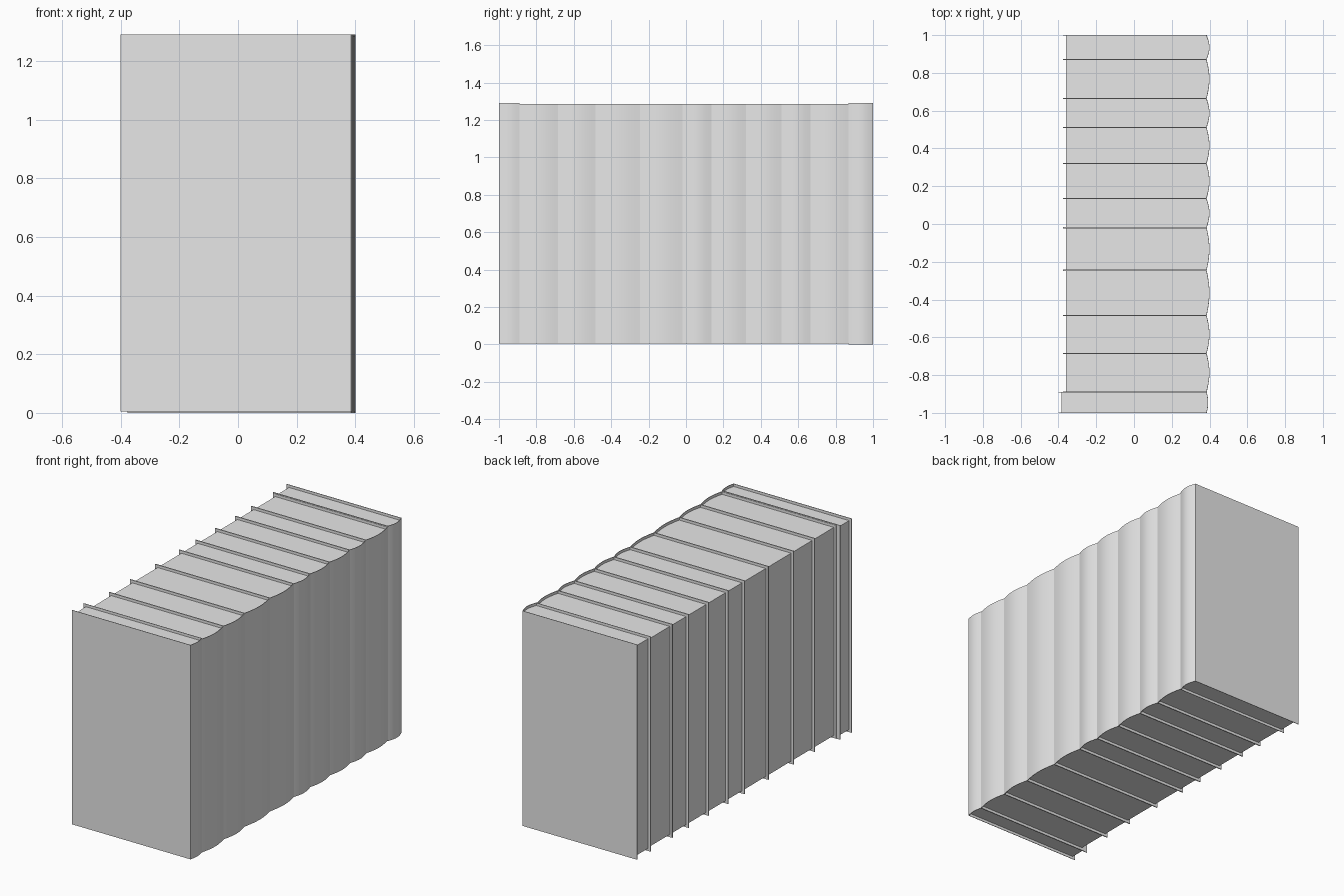
import bpy, bmesh, math

if "Cube" in bpy.data.objects:
    bpy.data.objects.remove(bpy.data.objects["Cube"], do_unlink=True)

# One plain grey for covers and pages
grey = bpy.data.materials.new("plain grey")
grey.use_nodes = True
grey.diffuse_color = (0.8, 0.8, 0.8, 1)
grey.node_tree.nodes["Principled BSDF"].inputs["Base Color"].default_value = (0.8, 0.8, 0.8, 1)

BOARD = 0.003     # cover thickness
OVERHANG = 0.016  # how far the covers stand out past the pages
JOINT = 0.385     # x where the flat covers meet the rounded spine
ARC_STEPS = 10


def prism(name, outline, z0, z1):
    """Extrude a closed outline straight up."""
    bm = bmesh.new()
    base = bm.faces.new([bm.verts.new((x, y, z0)) for x, y in outline])
    top = bmesh.ops.extrude_face_region(bm, geom=[base])["geom"]
    bmesh.ops.translate(bm, vec=(0, 0, z1 - z0),
                        verts=[v for v in top if isinstance(v, bmesh.types.BMVert)])
    bmesh.ops.recalc_face_normals(bm, faces=bm.faces)
    mesh = bpy.data.meshes.new(name)
    bm.to_mesh(mesh)
    bm.free()
    mesh.materials.append(grey)
    obj = bpy.data.objects.new(name, mesh)
    bpy.context.collection.objects.link(obj)
    return obj


def spine_arc(y0, y1, bulge, inset):
    """Points along the rounded back of a book, from y0 to y1."""
    points = []
    for i in range(ARC_STEPS + 1):
        t = i / ARC_STEPS
        y = y0 + inset + (y1 - y0 - 2 * inset) * t
        points.append((JOINT - inset + bulge * math.sin(math.pi * t), y))
    return points


def book(number, y0, y1, fore_edge, z0, z1, bulge):
    # Case: front board, rounded spine and back board as one thin wrap
    outer = [(fore_edge, y0)] + spine_arc(y0, y1, bulge, 0) + [(fore_edge, y1)]
    inner = [(fore_edge, y0 + BOARD)] + spine_arc(y0, y1, bulge, BOARD) + [(fore_edge, y1 - BOARD)]
    case = prism(f"book_{number}_cover", outer + inner[::-1], z0, z1)
    # Page block: recessed on the three open sides
    pages = [(fore_edge + OVERHANG, y0 + BOARD)] + spine_arc(y0, y1, bulge, BOARD)
    pages.append((fore_edge + OVERHANG, y1 - BOARD))
    prism(f"book_{number}_pages", pages, z0 + OVERHANG, z1 - OVERHANG)
    return case


# Row of books standing side by side, spines facing left
edges = [-1, -0.89, -0.685, -0.485, -0.245, -0.02, 0.135, 0.32, 0.51, 0.665, 0.87, 1]
last = len(edges) - 2
cases = []
for n, (y0, y1) in enumerate(zip(edges, edges[1:])):
    fore_edge = -0.4 if n == 0 else -0.376
    z0 = 0.0 if n == last else 0.005
    z1 = 1.29 if n in (0, last) else 1.285
    bulge = 0.008 if n == 0 else 0.015
    cases.append(book(n + 1, y0, y1, fore_edge, z0, z1, bulge))

# Smooth the rounded spines, keep the board edges crisp
bpy.ops.object.select_all(action="DESELECT")
for case in cases:
    case.select_set(True)
bpy.context.view_layer.objects.active = cases[0]
bpy.ops.object.shade_smooth_by_angle(angle=math.radians(30))
